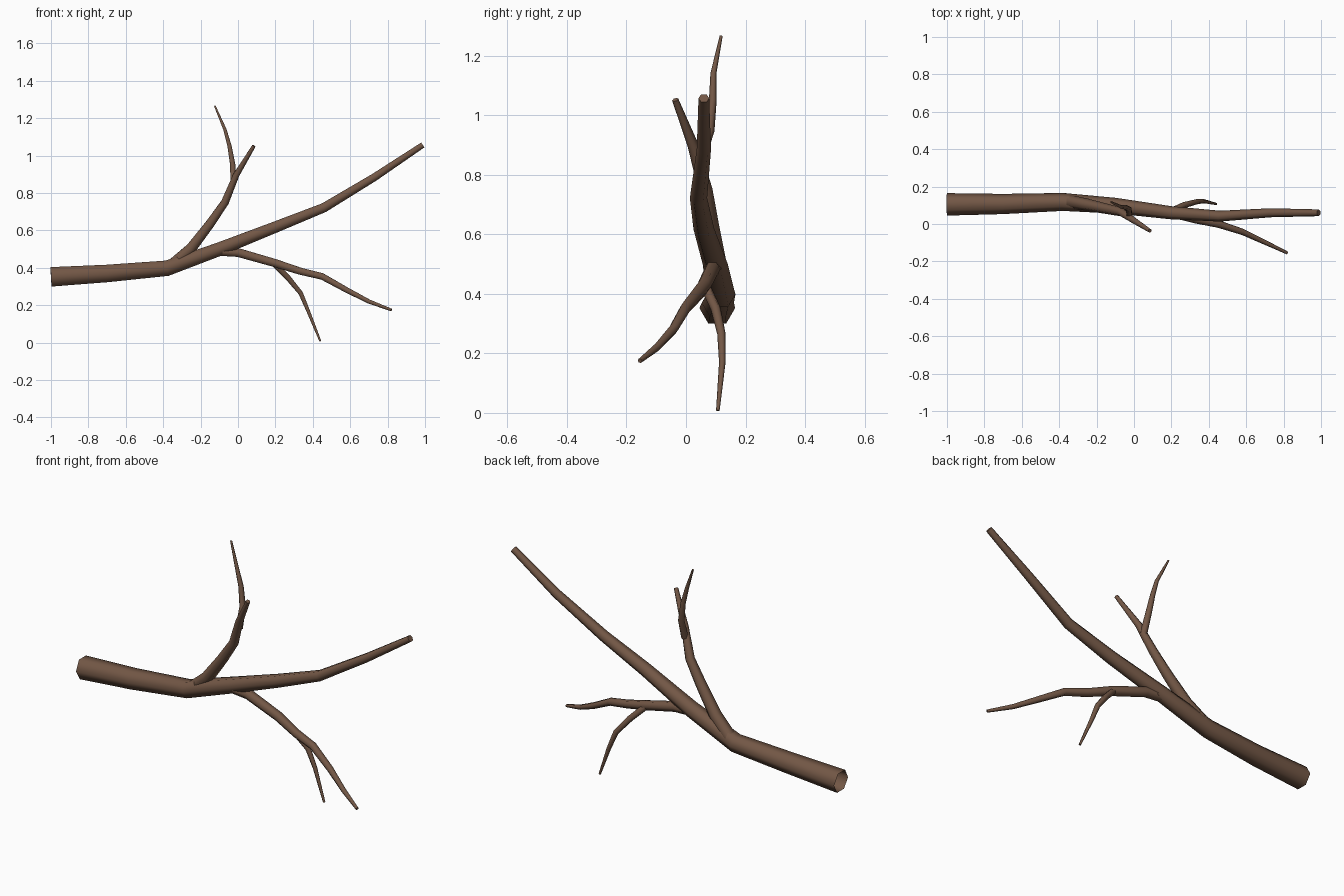
import bpy, bmesh, math
from mathutils import Vector

bark = bpy.data.materials.new("brown bark")
bark.diffuse_color = (0.17, 0.095, 0.06, 1)


def limb(name, stations, sides=6):
    """Tapered tube through (x, y, z, radius) stations; thick end open."""
    bm = bmesh.new()
    pts = [Vector(s[:3]) for s in stations]
    rings = []
    for i, p in enumerate(pts):
        # mitre each joint: average the directions of both neighbours
        a = (p - pts[i - 1]).normalized() if i else Vector()
        b = (pts[i + 1] - p).normalized() if i < len(pts) - 1 else Vector()
        t = (a + b).normalized()
        u = Vector((0, 1, 0))
        u = (u - t * u.dot(t)).normalized()
        v = t.cross(u)
        r = stations[i][3]
        rings.append([bm.verts.new(p + r * (u * math.cos(k * math.tau / sides)
                                            + v * math.sin(k * math.tau / sides)))
                      for k in range(sides)])
    for lo, hi in zip(rings, rings[1:]):
        for k in range(sides):
            n = (k + 1) % sides
            f = bm.faces.new((lo[k], lo[n], hi[n], hi[k]))
            f.smooth = True
    bm.faces.new(rings[-1])
    me = bpy.data.meshes.new(name)
    bm.to_mesh(me)
    bm.free()
    me.materials.append(bark)
    ob = bpy.data.objects.new(name, me)
    bpy.context.collection.objects.link(ob)
    return ob


# main limb
limb("main_limb", [
    (-1.0, .105, .352, .060), (-.70, .107, .370, .054), (-.38, .118, .398, .048),
    (-.10, .098, .500, .042), (.20, .060, .618, .035), (.46, .042, .722, .029),
    (.73, .060, .885, .024), (.988, .060, 1.057, .018)])

# upward branch and its twig
limb("upper_branch", [
    (-.37, .125, .400, .036), (-.25, .103, .505, .033), (-.15, .082, .635, .028),
    (-.07, .065, .750, .024), (-.01, .025, .895, .019), (.085, -.036, 1.052, .011)])
limb("upper_twig", [
    (-.025, .045, .845, .018), (-.028, .080, .950, .016), (-.045, .090, 1.050, .013),
    (-.070, .092, 1.140, .010), (-.124, .118, 1.266, .005)])

# downward branch and its twig
limb("lower_branch", [
    (-.12, .095, .490, .028), (.00, .088, .482, .027), (.20, .060, .425, .025),
    (.33, .025, .383, .022), (.45, .000, .354, .020), (.58, -.042, .282, .017),
    (.70, -.098, .220, .013), (.82, -.155, .175, .008)])
limb("lower_twig", [
    (.19, .065, .425, .018), (.265, .100, .350, .017), (.335, .119, .265, .014),
    (.375, .122, .170, .011), (.44, .107, .008, .006)])
